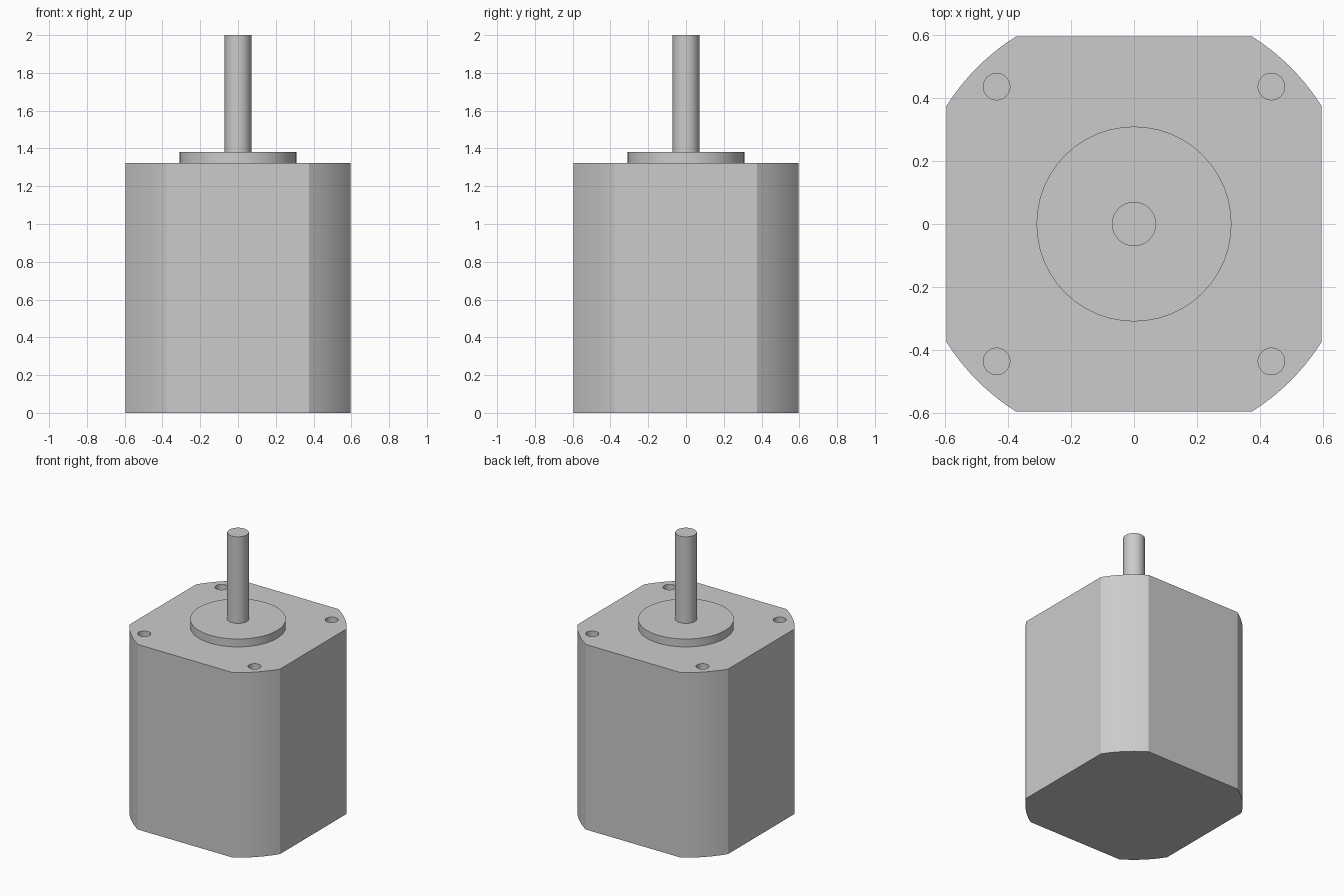
import bpy
import bmesh
from math import acos, cos, pi, sin, radians

default = bpy.data.objects.get("Cube")
if default:
    bpy.data.objects.remove(default)

MM = 2 / 71               # model units per millimetre
BODY_TOP = 47 * MM
BOSS_TOP = 49 * MM
SHAFT_TOP = 71 * MM
HALF_WIDTH = 21.15 * MM
CORNER_RADIUS = 25 * MM
HOLE_SPACING = 15.5 * MM
HOLE_DEPTH = 4.5 * MM

steel = bpy.data.materials.new("light_grey_metal")
steel.use_nodes = True
grey = (0.6, 0.6, 0.6, 1)
steel.diffuse_color = grey
steel.node_tree.nodes["Principled BSDF"].inputs["Base Color"].default_value = grey


def circle(radius, segments, centre=(0, 0)):
    return [(centre[0] + radius * cos(2 * pi * i / segments),
             centre[1] + radius * sin(2 * pi * i / segments))
            for i in range(segments)]


def extrude_profile(name, outline, bottom, top):
    """Closed prism raised from a flat outline."""
    bm = bmesh.new()
    base = bm.faces.new([bm.verts.new((x, y, bottom)) for x, y in outline])
    raised = bmesh.ops.extrude_face_region(bm, geom=[base], use_keep_orig=True)
    verts = [g for g in raised["geom"] if isinstance(g, bmesh.types.BMVert)]
    bmesh.ops.translate(bm, verts=verts, vec=(0, 0, top - bottom))
    bmesh.ops.recalc_face_normals(bm, faces=bm.faces)
    mesh = bpy.data.meshes.new(name)
    bm.to_mesh(mesh)
    bm.free()
    mesh.materials.append(steel)
    obj = bpy.data.objects.new(name, mesh)
    bpy.context.collection.objects.link(obj)
    return obj


def activate(obj):
    bpy.ops.object.select_all(action='DESELECT')
    obj.select_set(True)
    bpy.context.view_layer.objects.active = obj


# Body outline: a square whose corners are turned down to a circle
start = acos(HALF_WIDTH / CORNER_RADIUS)
sweep = pi / 2 - 2 * start
steps = 10
angles = [quarter * pi / 2 + start + sweep * i / steps
          for quarter in range(4) for i in range(steps + 1)]
outline = [(CORNER_RADIUS * cos(a), CORNER_RADIUS * sin(a)) for a in angles]
body = extrude_profile("motor_body", outline, 0, BODY_TOP)

# Blind mounting holes in the four corners
for sx in (-1, 1):
    for sy in (-1, 1):
        centre = (sx * HOLE_SPACING, sy * HOLE_SPACING)
        cutter = extrude_profile("hole_cutter", circle(1.5 * MM, 32, centre),
                                 BODY_TOP - HOLE_DEPTH, BODY_TOP + MM)
        cutter.hide_render = True
        cut = body.modifiers.new("mounting_hole", 'BOOLEAN')
        cut.operation = 'DIFFERENCE'
        cut.solver = 'EXACT'
        cut.object = cutter
        activate(body)
        bpy.ops.object.modifier_apply(modifier=cut.name)
        bpy.data.objects.remove(cutter)

# Raised pilot ring and output shaft
boss = extrude_profile("pilot_boss", circle(11 * MM, 48), BODY_TOP, BOSS_TOP)
shaft = extrude_profile("output_shaft", circle(2.5 * MM, 32), BOSS_TOP, SHAFT_TOP)

for part in (body, boss, shaft):
    activate(part)
    bpy.ops.object.shade_smooth_by_angle(angle=radians(20))
